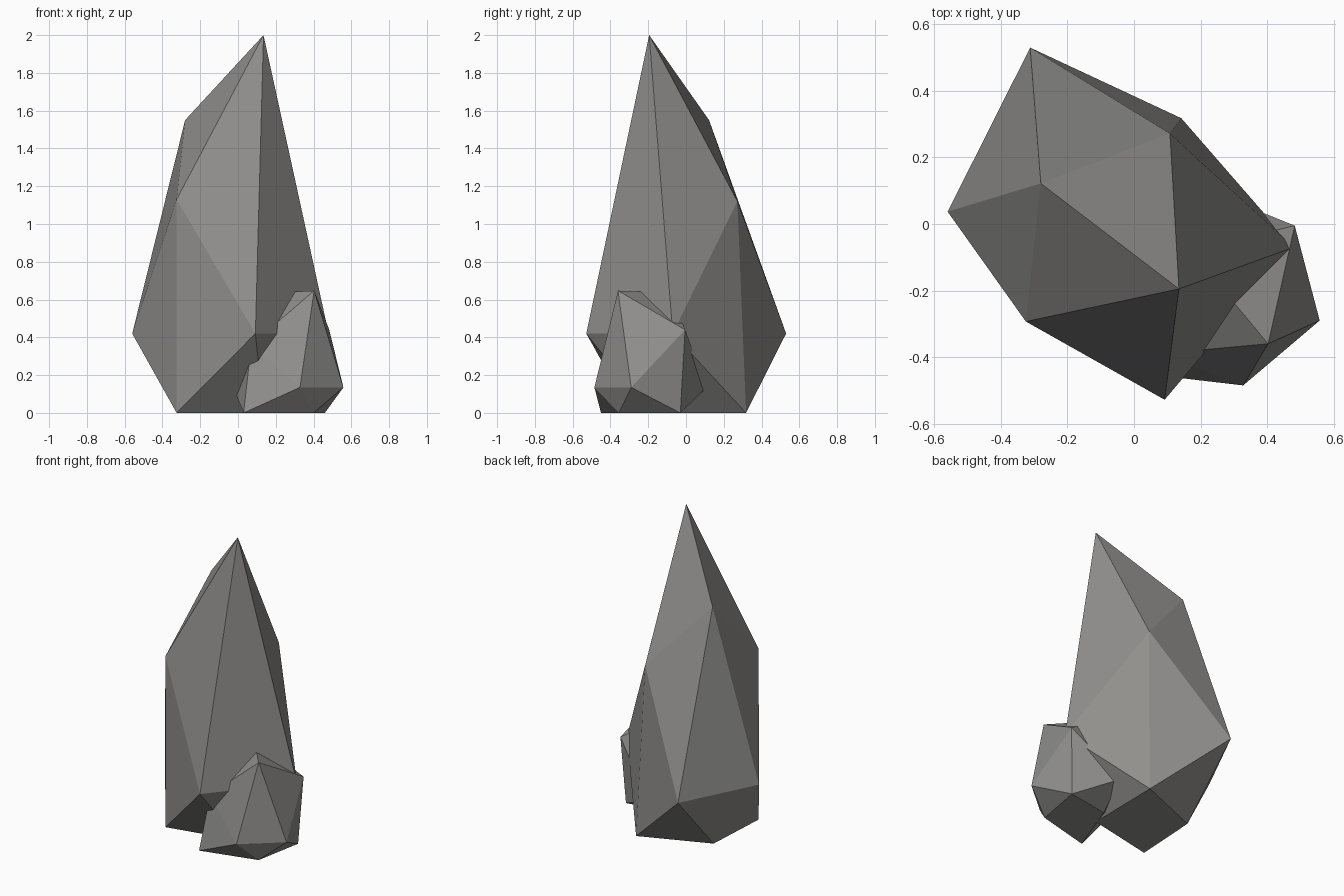
import bpy, bmesh

if "Cube" in bpy.data.objects:
    bpy.data.objects.remove(bpy.data.objects["Cube"])

stone = bpy.data.materials.new("stone_grey")
stone.diffuse_color = (0.28, 0.275, 0.265, 1)
stone.use_nodes = True
stone.node_tree.nodes["Principled BSDF"].inputs["Base Color"].default_value = stone.diffuse_color


def crystal(name, tips, waist, foot):
    """Flat-faced crystal: convex shell around its tips, waist ring and foot."""
    bm = bmesh.new()
    verts = [bm.verts.new(p) for p in tips + waist + foot]
    res = bmesh.ops.convex_hull(bm, input=verts)
    loose = {v for v in res["geom_interior"] + res["geom_unused"]
             if isinstance(v, bmesh.types.BMVert) and v.is_valid and not v.link_faces}
    bmesh.ops.delete(bm, geom=list(loose), context='VERTS')
    bmesh.ops.recalc_face_normals(bm, faces=bm.faces)
    mesh = bpy.data.meshes.new(name)
    bm.to_mesh(mesh)
    bm.free()
    mesh.materials.append(stone)
    obj = bpy.data.objects.new(name, mesh)
    bpy.context.collection.objects.link(obj)
    return obj


def ring(z, points):
    return [(x, y, z) for x, y in points]


# Tall main crystal
crystal(
    "large_crystal",
    tips=[(0.135, -0.195, 2.0), (-0.28, 0.122, 1.55),
          (-0.325, -0.293, 1.13), (0.108, 0.272, 1.12)],
    waist=ring(0.42, [(-0.56, 0.037), (0.092, -0.528), (0.48, -0.07), (-0.312, 0.53)]),
    foot=ring(0.0, [(-0.325, -0.293), (-0.30, 0.14), (0.142, 0.318), (0.135, -0.195)]),
)

# Short crystal leaning into its front right side
crystal(
    "small_crystal",
    tips=[(0.403, -0.36, 0.647), (0.17, -0.08, 0.635),
          (0.07, -0.39, 0.36), (0.483, -0.005, 0.44)],
    waist=ring(0.135, [(0.558, -0.29), (0.328, -0.485), (0.20, 0.11), (-0.025, -0.22)]),
    foot=ring(0.0, [(0.40, -0.355), (0.46, -0.03), (0.03, -0.45), (0.17, -0.08)]),
)
